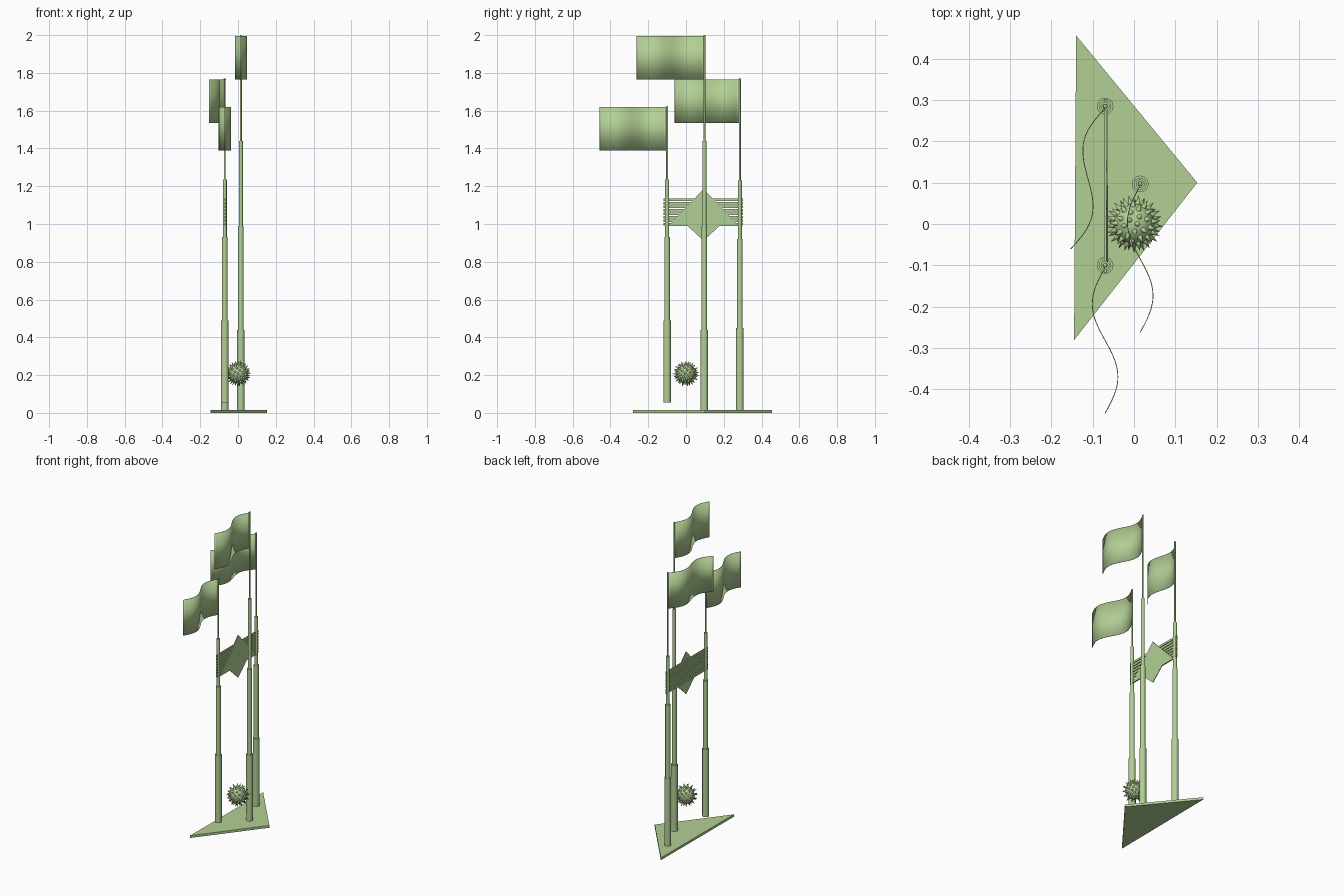
import bpy, bmesh, math
from mathutils import Vector

cube = bpy.data.objects.get("Cube")
if cube:
    bpy.data.objects.remove(cube, do_unlink=True)

green = bpy.data.materials.new("soft_green")
green.use_nodes = True
colour = (0.45, 0.63, 0.30, 1)
green.diffuse_color = colour
green.node_tree.nodes["Principled BSDF"].inputs["Base Color"].default_value = colour


def finish(name, bm, smooth=False):
    bmesh.ops.recalc_face_normals(bm, faces=bm.faces)
    mesh = bpy.data.meshes.new(name)
    bm.to_mesh(mesh)
    bm.free()
    mesh.materials.append(green)
    ob = bpy.data.objects.new(name, mesh)
    bpy.context.scene.collection.objects.link(ob)
    if smooth:
        bpy.ops.object.select_all(action='DESELECT')
        ob.select_set(True)
        bpy.context.view_layer.objects.active = ob
        bpy.ops.object.shade_smooth_by_angle(angle=math.radians(35))
    return ob


def prism(name, outline, offset):
    """Extrude a flat outline by an offset."""
    bm = bmesh.new()
    face = bm.faces.new([bm.verts.new(p) for p in outline])
    out = bmesh.ops.extrude_face_region(bm, geom=[face])
    verts = [v for v in out["geom"] if isinstance(v, bmesh.types.BMVert)]
    bmesh.ops.translate(bm, verts=verts, vec=offset)
    return finish(name, bm)


def mast(name, x, y, levels):
    """Stepped telescopic pole with a small knob on top."""
    profile = [(0, levels[0])]
    for radius, low, high in zip((0.02, 0.015, 0.0105, 0.005), levels, levels[1:]):
        profile += [(radius, low), (radius, high)]
    profile.append((0, levels[-1]))
    bm = bmesh.new()
    verts = [bm.verts.new((x + r, y, z)) for r, z in profile]
    edges = [bm.edges.new(pair) for pair in zip(verts, verts[1:])]
    bmesh.ops.spin(bm, geom=verts + edges, cent=(x, y, 0), axis=(0, 0, 1),
                   angle=math.tau, steps=24, use_duplicate=False)
    bmesh.ops.remove_doubles(bm, verts=bm.verts, dist=0.0001)
    knob = bmesh.ops.create_uvsphere(bm, u_segments=12, v_segments=8, radius=0.006)
    bmesh.ops.translate(bm, verts=knob["verts"], vec=(x, y, levels[-1] - 0.004))
    finish(name, bm, True)


def flag(name, start, end, low, high):
    """Thin cloth following one full wave between two plan points."""
    a, b = Vector(start), Vector(end)
    along = b - a
    side = Vector((along.y, -along.x)).normalized()
    steps = 32
    bm = bmesh.new()
    rows = []
    for i in range(steps + 1):
        t = i / steps
        p = a + along * t + side * 0.031 * math.sin(math.tau * t)
        rows.append([bm.verts.new((p.x, p.y, z)) for z in (low, high)])
    for (p, q), (r, s) in zip(rows, rows[1:]):
        bm.faces.new((p, r, s, q))
    ob = finish(name, bm, True)
    solid = ob.modifiers.new("cloth_thickness", 'SOLIDIFY')
    solid.thickness = 0.002
    solid.offset = 0


# Triangular base
prism("base", [(-0.14, 0.456, 0), (-0.145, -0.281, 0), (0.153, 0.1, 0)], (0, 0, 0.015))

# Masts
mast("back_mast", -0.07, 0.285, (0.015, 0.45, 0.92, 1.23, 1.77))
mast("middle_mast", 0.015, 0.097, (0.015, 0.44, 0.99, 1.44, 1.998))
mast("front_mast", -0.07, -0.1, (0.055, 0.49, 0.93, 1.235, 1.622))

# Flags
flag("back_flag", (-0.07, 0.28), (-0.153, -0.06), 1.535, 1.765)
flag("middle_flag", (0.015, 0.093), (0.015, -0.262), 1.765, 1.995)
flag("front_flag", (-0.07, -0.105), (-0.07, -0.458), 1.39, 1.62)

# Horizontal slats between the front and back masts
count, bottom, top = 8, 0.99, 1.138
pitch = (top - bottom) / count
bm = bmesh.new()
for i in range(count):
    slat = bmesh.ops.create_cube(bm, size=1)["verts"]
    bmesh.ops.scale(bm, verts=slat, vec=(0.006, 0.42, pitch * 0.75))
    bmesh.ops.translate(bm, verts=slat, vec=(-0.07, 0.092, bottom + pitch * (i + 0.5)))
finish("slats", bm)

# Pointed plates on the slats
px, py = -0.067, 0.093
prism("upper_point", [(px, py - 0.185, 0.99), (px, py + 0.185, 0.99), (px, py, 1.185)],
      (0.004, 0, 0))
prism("lower_point", [(px, py - 0.085, 0.99), (px, py, 0.912), (px, py + 0.085, 0.99)],
      (0.004, 0, 0))

# Spiked ball
centre = Vector((0, 0, 0.208))
bm = bmesh.new()
ball = bmesh.ops.create_uvsphere(bm, u_segments=32, v_segments=16, radius=0.05)
bmesh.ops.translate(bm, verts=ball["verts"], vec=centre)
spikes = 72
for i in range(spikes):
    z = 1 - (2 * i + 1) / spikes
    turn = i * math.pi * (3 - math.sqrt(5))
    r = math.sqrt(1 - z * z)
    direction = Vector((r * math.cos(turn), r * math.sin(turn), z))
    cone = bmesh.ops.create_cone(bm, cap_ends=True, segments=10, radius1=0.007,
                                 radius2=0, depth=0.024)["verts"]
    bmesh.ops.rotate(bm, verts=cone, cent=(0, 0, 0),
                     matrix=direction.to_track_quat('Z', 'Y').to_matrix())
    bmesh.ops.translate(bm, verts=cone, vec=centre + direction * 0.059)
finish("spiked_ball", bm, True)
